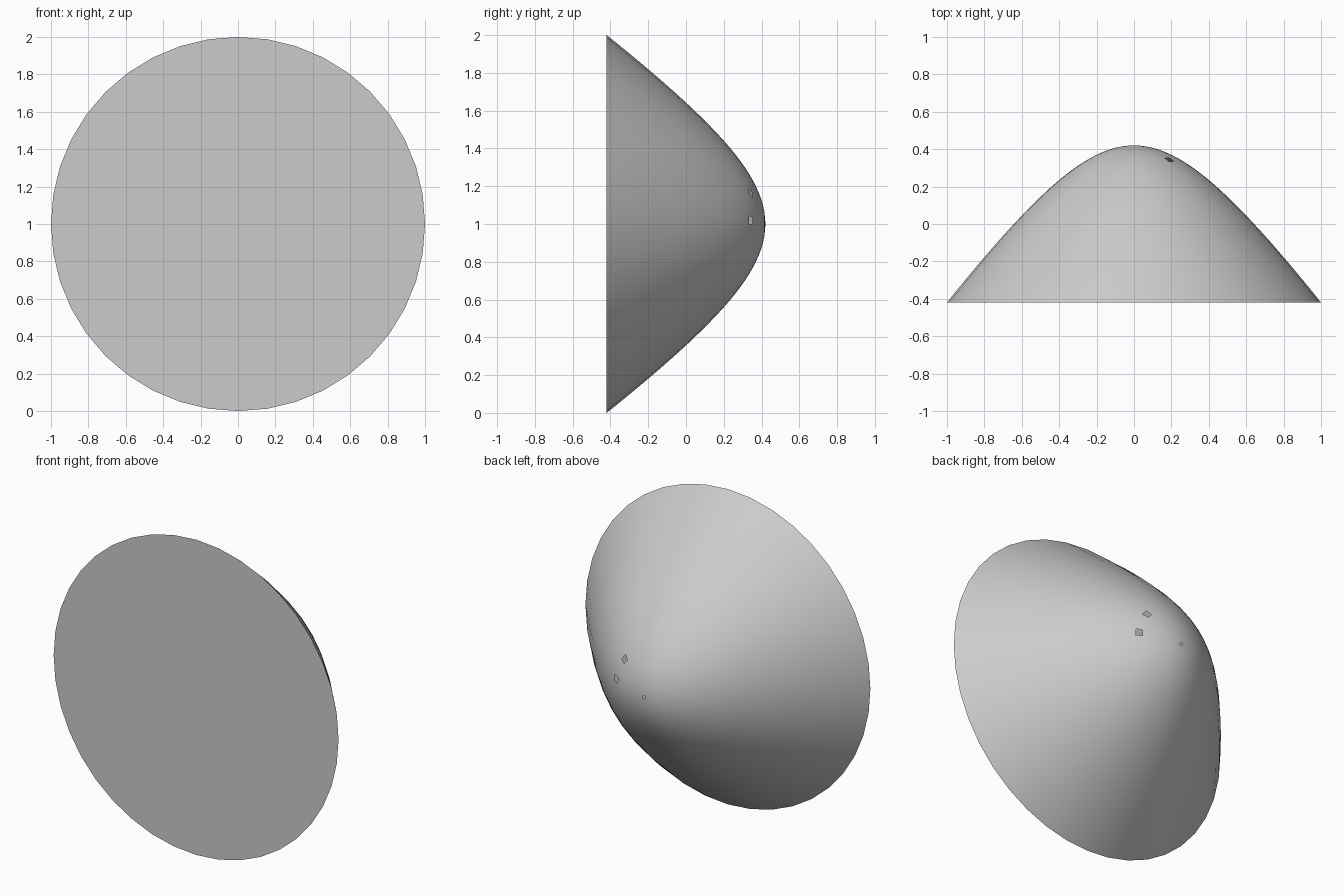
import bpy, bmesh, math

if "Cube" in bpy.data.objects:
    bpy.data.objects.remove(bpy.data.objects["Cube"])

SEGS, RINGS = 40, 30
A, B, HALF = 0.781, 0.55, 0.42


def depth(r):
    # rounded-cone (hyperbola) profile, tip towards +y
    return HALF - A * (math.sqrt(1 + (r / B) ** 2) - 1)


def ring(bm, r, y):
    return [bm.verts.new((r * math.cos(math.tau * k / SEGS), y,
                          1 + r * math.sin(math.tau * k / SEGS)))
            for k in range(SEGS)]


bm = bmesh.new()
# Dome: rings from the pinhole at the tip out to the rim
radii = [0.01] + [i / RINGS for i in range(1, RINGS + 1)]
rings = [ring(bm, r, depth(r) if r < 1 else -HALF) for r in radii]
openings = {(7, 0), (7, 4)}  # two small window openings near the tip
for i in range(RINGS):
    for k in range(SEGS):
        if (i, k) not in openings:
            n = (k + 1) % SEGS
            bm.faces.new((rings[i][k], rings[i][n],
                          rings[i + 1][n], rings[i + 1][k]))
# Flat front disc
bm.faces.new(rings[-1])
bmesh.ops.recalc_face_normals(bm, faces=bm.faces)
front = min(bm.faces, key=lambda f: f.calc_center_median().y)
if front.normal.y > 0:
    bmesh.ops.reverse_faces(bm, faces=bm.faces)

mesh = bpy.data.meshes.new("dome_shell")
bm.to_mesh(mesh)
bm.free()
dome = bpy.data.objects.new("dome_shell", mesh)
bpy.context.collection.objects.link(dome)
bpy.context.view_layer.objects.active = dome
dome.select_set(True)
bpy.ops.object.shade_smooth_by_angle(angle=math.radians(30))
